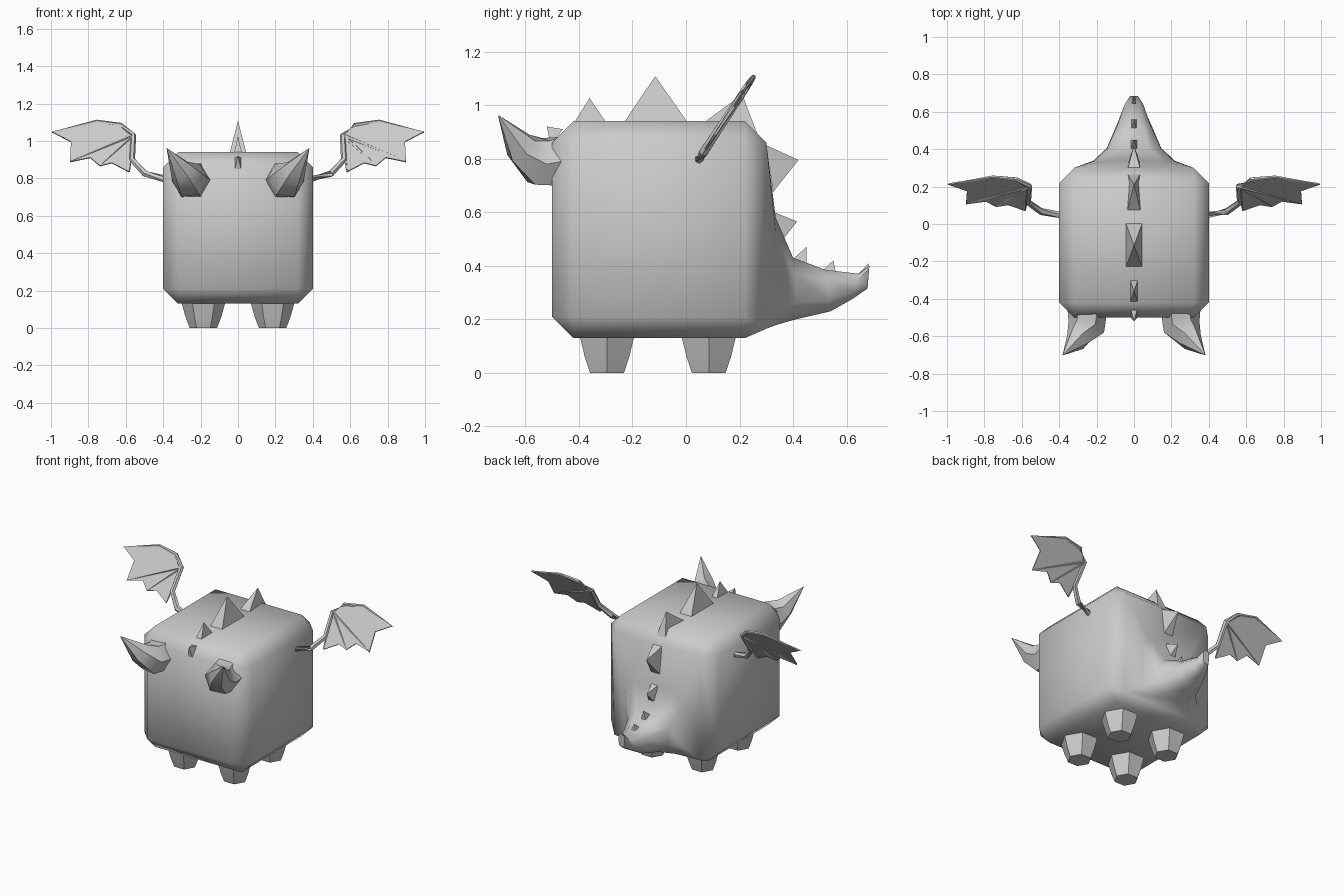
import bpy, math
import bmesh
from mathutils import Vector

if "Cube" in bpy.data.objects:
    bpy.data.objects.remove(bpy.data.objects["Cube"])

grey = bpy.data.materials.new("plain_grey")
grey.diffuse_color = (0.6, 0.6, 0.6, 1)
grey.use_nodes = True
grey.node_tree.nodes["Principled BSDF"].inputs["Base Color"].default_value = grey.diffuse_color


def make(name, verts, faces, angle=40, merge=False):
    me = bpy.data.meshes.new(name)
    bm = bmesh.new()
    vs = [bm.verts.new(v) for v in verts]
    for f in faces:
        bm.faces.new([vs[i] for i in f])
    if merge:
        bmesh.ops.remove_doubles(bm, verts=bm.verts[:], dist=0.0005)
    bmesh.ops.recalc_face_normals(bm, faces=bm.faces[:])
    bm.to_mesh(me)
    bm.free()
    me.materials.append(grey)
    ob = bpy.data.objects.new(name, me)
    bpy.context.collection.objects.link(ob)
    bpy.ops.object.select_all(action='DESELECT')
    ob.select_set(True)
    bpy.context.view_layer.objects.active = ob
    if angle:
        bpy.ops.object.shade_smooth_by_angle(angle=math.radians(angle))
    return ob


def loft(name, rings, angle=40, merge=False):
    n = len(rings[0])
    verts = [v for r in rings for v in r]
    faces = [(k * n + i, k * n + (i + 1) % n, (k + 1) * n + (i + 1) % n, (k + 1) * n + i)
             for k in range(len(rings) - 1) for i in range(n)]
    faces += [tuple(range(n)), tuple(range(len(verts) - n, len(verts)))]
    return make(name, verts, faces, angle, merge)


def tube(name, path, radii, sides=6, angle=40):
    """Tapered tube whose rings face along the path."""
    pts = [Vector(p) for p in path]
    rings = []
    for i, p in enumerate(pts):
        d = (pts[min(i + 1, len(pts) - 1)] - pts[max(i - 1, 0)]).normalized()
        u = (Vector((1, 0, 0)) - d * d.x).normalized()
        if abs(d.x) > 0.9:
            u = (Vector((0, 0, 1)) - d * d.z).normalized()
        w = d.cross(u)
        rings.append([p + radii[i] * (u * math.cos(a) + w * math.sin(a))
                      for a in (2 * math.pi * k / sides for k in range(sides))])
    return loft(name, rings, angle)


def section(yt, zt, yb, zb, hw, c):
    """Chamfered rectangle across the body, leaning from (yt, zt) to (yb, zb)."""
    out = []
    for x, z in [(hw - c, zt), (hw, zt - c), (hw, zb + c), (hw - c, zb),
                 (c - hw, zb), (-hw, zb + c), (-hw, zt - c), (c - hw, zt)]:
        t = (z - zb) / (zt - zb)
        out.append((x, yb + (yt - yb) * t, z))
    return out


# Block body flowing into the upturned tail
loft("body_and_tail", [section(*s) for s in [
    (-.5, .86, -.5, .21, .32, 0),
    (-.42, .94, -.42, .13, .40, .08),
    (.22, .94, .22, .13, .40, .08),
    (.30, .86, .30, .165, .32, 0),
    (.335, .58, .34, .18, .215, .06),
    (.40, .43, .41, .20, .145, .06),
    (.52, .385, .54, .23, .09, .04),
    (.645, .37, .62, .275, .05, .025),
    (.685, .40, .678, .315, .022, .01)]], 50, True)

# Legs
for side, sx in (("left", -1), ("right", 1)):
    for end, y in (("front", -.295), ("back", .085)):
        tube(f"{end}_{side}_leg", [(sx * .185, y, z) for z in (0, .06, .16)],
             [.073, .096, .124])

    # Curved horns
    tube(f"{side}_horn", [(sx * .25, -.47, .79), (sx * .255, -.55, .79),
                          (sx * .30, -.615, .84), (sx * .38, -.70, .96)],
         [.105, .10, .065, .002], 6, 50)

    # Wings lie in a plane leaning backwards
    def wp(x, z):
        return (sx * x, .05 + .66 * (z - .8), z)

    elbow = (.56, 1.03)
    tube(f"{side}_wing_arm", [wp(*p) for p in [
        (.385, .795), (.497, .825), (.567, .90), elbow, (.625, 1.085),
        (.754, 1.105), (.995, 1.046)]],
        [.019, .019, .017, .016, .012, .009, .003], 6)
    for i, tip in enumerate([(.583, .836), (.738, .868), (.897, .89)]):
        tube(f"{side}_wing_finger_{i + 1}", [wp(*elbow), wp(*tip)], [.012, .005], 5)
    rim = [elbow, (.583, .834), (.674, .882), (.738, .866), (.79, .91),
           (.898, .888), (.893, .995), (.995, 1.048), (.754, 1.107), (.625, 1.09)]
    web = make(f"{side}_wing_membrane", [wp(*p) for p in rim],
               [(0, i, i + 1) for i in range(1, 9)], 0)
    mod = web.modifiers.new("thickness", 'SOLIDIFY')
    mod.thickness = .008
    mod.offset = 0

# Ridge spikes: base start, base end, tip (all y, z), half width
spikes = [((-.505, .85), (-.46, .91), (-.52, .92), .016),
          ((-.42, .93), (-.295, .93), (-.36, 1.027), .022),
          ((-.235, .93), (.01, .93), (-.115, 1.108), .046),
          ((.06, .93), (.275, .87), (.21, 1.04), .038),
          ((.30, .85), (.325, .675), (.42, .795), .032),
          ((.33, .60), (.355, .49), (.415, .565), .024),
          ((.40, .425), (.45, .405), (.45, .47), .017),
          ((.51, .383), (.56, .375), (.55, .42), .015),
          ((.64, .365), (.68, .375), (.682, .41), .012)]
for i, (a, b, t, w) in enumerate(spikes):
    base = [(w * s, *p) for p, s in ((a, -1), (a, 1), (b, 1), (b, -1))]
    make(f"ridge_spike_{i + 1}", base + [(0, *t)],
         [(0, 1, 2, 3), (0, 1, 4), (1, 2, 4), (2, 3, 4), (3, 0, 4)], 0)
